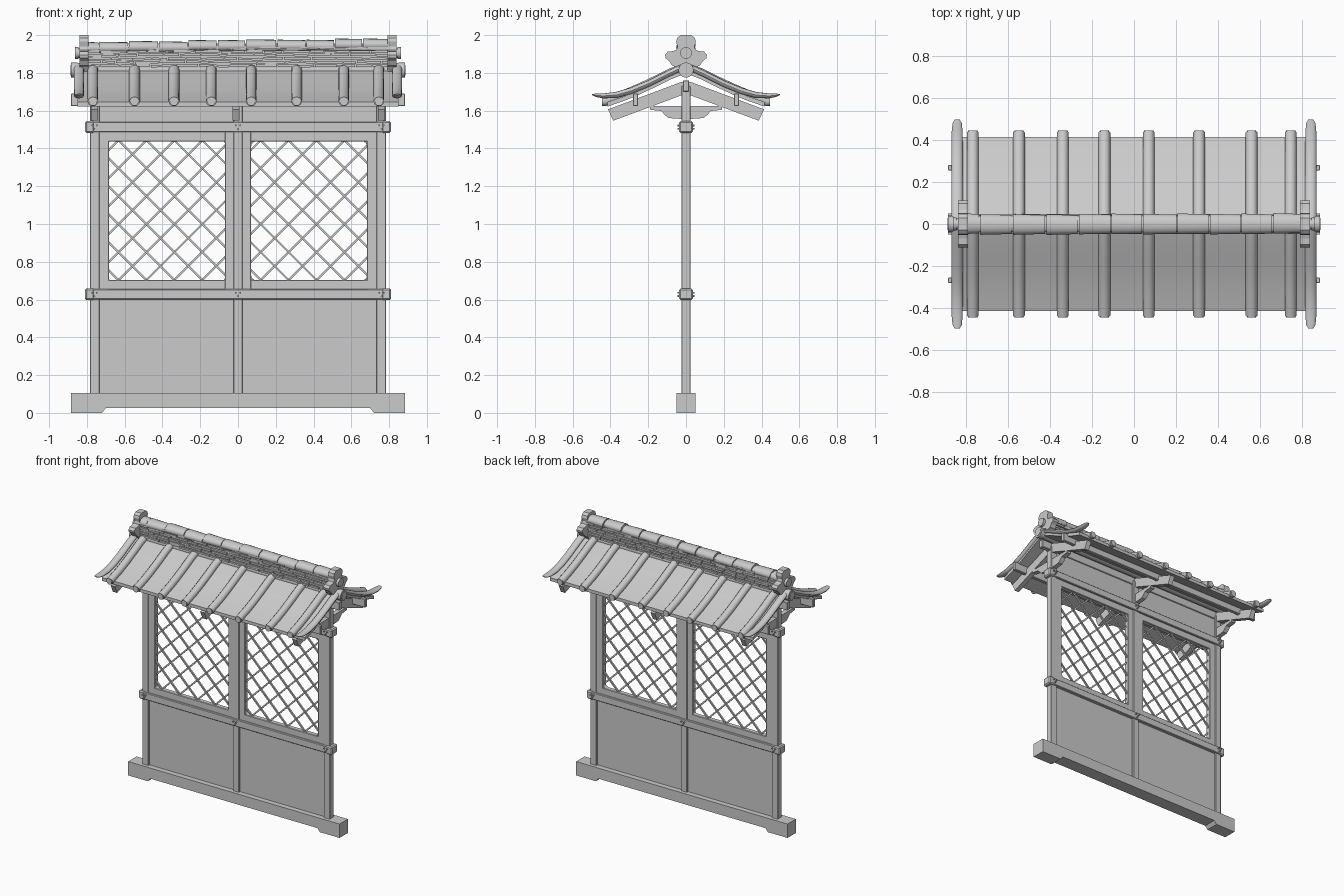
import bpy, bmesh, math, random
from mathutils import Matrix, Vector

if "Cube" in bpy.data.objects:
    bpy.data.objects.remove(bpy.data.objects["Cube"])

random.seed(4)

def finish(name, bm, smooth=False):
    bmesh.ops.recalc_face_normals(bm, faces=bm.faces)
    me = bpy.data.meshes.new(name)
    bm.to_mesh(me)
    bm.free()
    ob = bpy.data.objects.new(name, me)
    bpy.context.collection.objects.link(ob)
    if smooth:
        bpy.ops.object.select_all(action='DESELECT')
        ob.select_set(True)
        bpy.context.view_layer.objects.active = ob
        bpy.ops.object.shade_smooth_by_angle(angle=math.radians(40))
    return ob

def add_box(bm, x0, x1, y0, y1, z0, z1, bevel=0.0, rot=None):
    c = Vector(((x0 + x1) / 2, (y0 + y1) / 2, (z0 + z1) / 2))
    m = Matrix.Translation(c) @ (rot or Matrix()) @ Matrix.Diagonal((x1 - x0, y1 - y0, z1 - z0, 1))
    vs = bmesh.ops.create_cube(bm, size=1, matrix=m)['verts']
    if bevel:
        es = list({e for v in vs for e in v.link_edges})
        bmesh.ops.bevel(bm, geom=es, offset=bevel, segments=1, affect='EDGES')

def add_prism(bm, pts, axis, lo, hi):
    """Extrude a profile: axis 'x' takes (y, z) points, axis 'y' takes (x, z)."""
    put = (lambda p, d: (d, p[0], p[1])) if axis == 'x' else (lambda p, d: (p[0], d, p[1]))
    a = [bm.verts.new(put(p, lo)) for p in pts]
    b = [bm.verts.new(put(p, hi)) for p in pts]
    bm.faces.new(a)
    bm.faces.new(b[::-1])
    for i in range(len(pts)):
        j = (i + 1) % len(pts)
        bm.faces.new((a[i], a[j], b[j], b[i]))

def add_cyl(bm, center, r, length, axis, n=16, r2=None, squash=1.0):
    rot = Matrix.Rotation(math.pi / 2, 4, 'Y' if axis == 'x' else 'X')
    m = Matrix.Translation(center) @ Matrix.Diagonal((1, 1, squash, 1)) @ rot
    bmesh.ops.create_cone(bm, cap_ends=True, segments=n, radius1=r,
                          radius2=r if r2 is None else r2, depth=length, matrix=m)

def add_sweep(bm, x, path, n=12):
    """Sweep an ellipse along (y, z, half_width, half_height) stations."""
    rings = []
    for i, (y, z, w, h) in enumerate(path):
        p, q = path[max(i - 1, 0)], path[min(i + 1, len(path) - 1)]
        t = Vector((q[0] - p[0], q[1] - p[1])).normalized()
        ring = []
        for k in range(n):
            a = 2 * math.pi * k / n
            s = math.sin(a) * h
            ring.append(bm.verts.new((x + math.cos(a) * w, y - t.y * s, z + t.x * s)))
        rings.append(ring)
    for r0, r1 in zip(rings, rings[1:]):
        for k in range(n):
            j = (k + 1) % n
            bm.faces.new((r0[k], r0[j], r1[j], r1[k]))
    bm.faces.new(rings[0][::-1])
    bm.faces.new(rings[-1])

def mirrored(half):
    return half + [(-y, z) for y, z in reversed(half) if y]

# Base sill with two feet
bm = bmesh.new()
add_prism(bm, [(-.885, 0), (-.72, 0), (-.70, .025), (.70, .025), (.72, 0), (.885, 0),
               (.885, .105), (-.885, .105)], 'y', -.05, .05)
finish('base_sill', bm)

# Posts
for name, x, w in (('left_post', -.759, .025), ('right_post', .759, .025), ('center_post', 0, .025)):
    bm = bmesh.new()
    add_box(bm, x - w, x + w, -.024, .024, .1, 1.73, .003)
    finish(name, bm)

# Cross rails with wider heads and nails at each post
for name, z in (('lower_rail', .628), ('upper_rail', 1.514)):
    bm = bmesh.new()
    add_box(bm, -.79, .79, -.033, .033, z - .027, z + .027, .004)
    for s in (-1, 1):
        add_box(bm, s * .785 - .025, s * .785 + .025, -.036, .036, z - .031, z + .031, .008)
    finish(name, bm)
    bm = bmesh.new()
    for s in (-1, 1):
        for x in (-.76, 0, .76):
            for dx, dz in ((-.012, .008), (.012, .008), (0, -.01)):
                add_cyl(bm, (x + dx, s * .038, z + dz), .005, .014, 'y', 8)
    finish(name + '_nails', bm, True)

# Solid panels, lattice frames and lattices on both sides of the centre post
for side, s in (('left', -1), ('right', 1)):
    xa, xb = sorted((s * .02, s * .74))
    for name, z0, z1 in (('lower_panel', .1, .61), ('top_panel', 1.53, 1.74)):
        bm = bmesh.new()
        add_box(bm, xa, xb, -.01, .01, z0, z1)
        finish(f'{side}_{name}', bm)
    ia, ib = sorted((s * .07, s * .683))
    iz0, iz1 = .703, 1.437
    bm = bmesh.new()
    add_box(bm, xa, ia, -.019, .019, .65, 1.49, .003)
    add_box(bm, ib, xb, -.019, .019, .65, 1.49, .003)
    add_box(bm, ia - .01, ib + .01, -.018, .018, .65, iz0, .003)
    add_box(bm, ia - .01, ib + .01, -.018, .018, iz1, 1.49, .003)
    r = .025 if s > 0 else .008          # rounded inner corners
    for cx, sx in ((ia, 1), (ib, -1)):
        for cz, sz in ((iz0, 1), (iz1, -1)):
            arc = [(cx + sx * r * (1 - math.cos(a)), cz + sz * r * (1 - math.sin(a)))
                   for a in [k * math.pi / 8 for k in range(5)]]
            add_prism(bm, [(cx, cz)] + arc, 'y', -.016, .016)
    finish(f'{side}_lattice_frame', bm)
    bm = bmesh.new()
    step, h = .148, iz1 - iz0
    for d in (-1, 1):
        for k in range(-8, 14):
            c = ia + .05 + k * step      # x where the bar crosses the bottom edge
            t0, t1 = sorted(((ia - c) * d, (ib - c) * d))
            t0, t1 = max(t0, 0), min(t1, h)
            if t1 - t0 < .02:
                continue
            t = (t0 + t1) / 2
            L = (t1 - t0) * math.sqrt(2) / 2 + .006
            x, z, y = c + d * t, iz0 + t, d * .004
            add_box(bm, x - .0055, x + .0055, y - .006, y + .006, z - L, z + L,
                    rot=Matrix.Rotation(d * math.pi / 4, 4, 'Y'))
    finish(f'{side}_lattice', bm)

# Brackets and rafters at each post
bracket = mirrored([(.19, 1.625), (.19, 1.605), (.13, 1.598), (.115, 1.58), (.095, 1.562),
                    (.06, 1.558), (0, 1.556)])
for name, x in (('left', -.76), ('center', -.01), ('right', .76)):
    bm = bmesh.new()
    add_prism(bm, bracket, 'x', x - .018, x + .018)
    finish(name + '_bracket', bm)
    bm = bmesh.new()
    for s in (-1, 1):
        add_prism(bm, [(0, 1.755), (s * .03, 1.75), (s * .413, 1.607), (s * .385, 1.547), (0, 1.69)],
                  'x', x - .018, x + .018)
    finish(name + '_rafters', bm)

# Long beams carrying the roof
bm = bmesh.new()
add_box(bm, -.86, .86, -.017, .017, 1.70, 1.76, .003)
for s in (-1, 1):
    add_box(bm, -.885, .885, s * .268 - .013, s * .268 + .013, 1.625, 1.69, .003)
finish('purlins', bm)

# Roof slopes, half-round tiles and upturned verge tiles
slope = [(0, 1.822), (.08, 1.79), (.16, 1.75), (.25, 1.708), (.33, 1.675), (.415, 1.646)]
tile_x = (-.768, -.548, -.339, -.141, .07, .31, .56, .746)
for side, s in (('front', -1), ('back', 1)):
    bm = bmesh.new()
    prof = slope + [(y, z - .024) for y, z in reversed(slope)]
    add_prism(bm, [(s * y, z) for y, z in prof], 'x', -.85, .85)
    finish(f'{side}_roof_slope', bm, True)
    bm = bmesh.new()
    for x in tile_x:
        add_sweep(bm, x, [(s * y, z + .008, .028, .026) for y, z in slope[:-1]] +
                  [(s * .436, 1.648, .028, .026)])
        add_cyl(bm, (x, s * .437, 1.648), .022, .014, 'y', 12)
    finish(f'{side}_round_tiles', bm, True)
    bm = bmesh.new()
    verge = [(0, 1.838, .027, .017), (.1, 1.792, .027, .017), (.2, 1.742, .027, .017),
             (.29, 1.705, .027, .017), (.37, 1.683, .027, .016), (.44, 1.678, .026, .013),
             (.48, 1.682, .022, .008), (.498, 1.686, .012, .003)]
    for x in (-.842, .842):
        add_sweep(bm, x, [(s * y, z, w, h) for y, z, w, h in verge])
    finish(f'{side}_verge_tiles', bm, True)

# Ridge poles with stepped round ends
bm = bmesh.new()
add_cyl(bm, (0, 0, 1.815), .034, 1.74, 'x')
for s in (-1, 1):
    add_cyl(bm, (s * .867, 0, 1.815), .04, .035, 'x')
    add_cyl(bm, (s * .878, 0, 1.815), .028, .02, 'x')
    add_cyl(bm, (s * .84, 0, 1.905), .025, .04, 'x')
    add_cyl(bm, (s * .853, 0, 1.905), .031, .018, 'x')
finish('ridge_poles', bm, True)

# Ridge stack: core plus rows of uneven flat tiles
bm = bmesh.new()
add_box(bm, -.8, .8, -.032, .032, 1.81, 1.94)
for row in range(6):
    z = 1.838 + row * .0185
    for s in (-1, 1):
        x = -.80 - random.random() * .03
        while x < .78:
            L = random.uniform(.07, .15)
            y = s * random.uniform(.04, .047)
            dz = random.uniform(-.003, .003)
            add_box(bm, x, min(x + L - .005, .81), min(0, y), max(0, y), z - .006 + dz, z + .007 + dz,
                    rot=Matrix.Rotation(random.uniform(-.025, .025), 4, 'Y'))
            x += L
finish('ridge_flat_tiles', bm)

# Ridge cap tiles, slightly uneven
bm = bmesh.new()
seams = (-.80, -.735, -.58, -.42, -.265, -.11, .04, .205, .36, .51, .66, .80)
for i, (a, b) in enumerate(zip(seams, seams[1:])):
    z = 1.931 + .018 * i / 10 + random.uniform(-.003, .003)
    add_cyl(bm, ((a + b) / 2, random.uniform(-.003, .003), z), .049, b - a - .006, 'x', 16,
            .045, .68)
add_cyl(bm, (0, 0, 1.932), .04, 1.6, 'x', 16, squash=.6)
finish('ridge_cap_tiles', bm, True)

# Lobed end tiles
lobes = mirrored([(0, 2.0), (.028, 2.0), (.047, 1.985), (.052, 1.965), (.045, 1.94), (.05, 1.922),
                  (.07, 1.915), (.097, 1.912), (.111, 1.895), (.108, 1.878), (.088, 1.862),
                  (.075, 1.84), (.05, 1.83), (.03, 1.80), (0, 1.80)])
for name, x in (('left', -.815), ('right', .815)):
    bm = bmesh.new()
    add_prism(bm, lobes, 'x', x - .024, x + .024)
    finish(name + '_ridge_end_tile', bm)
